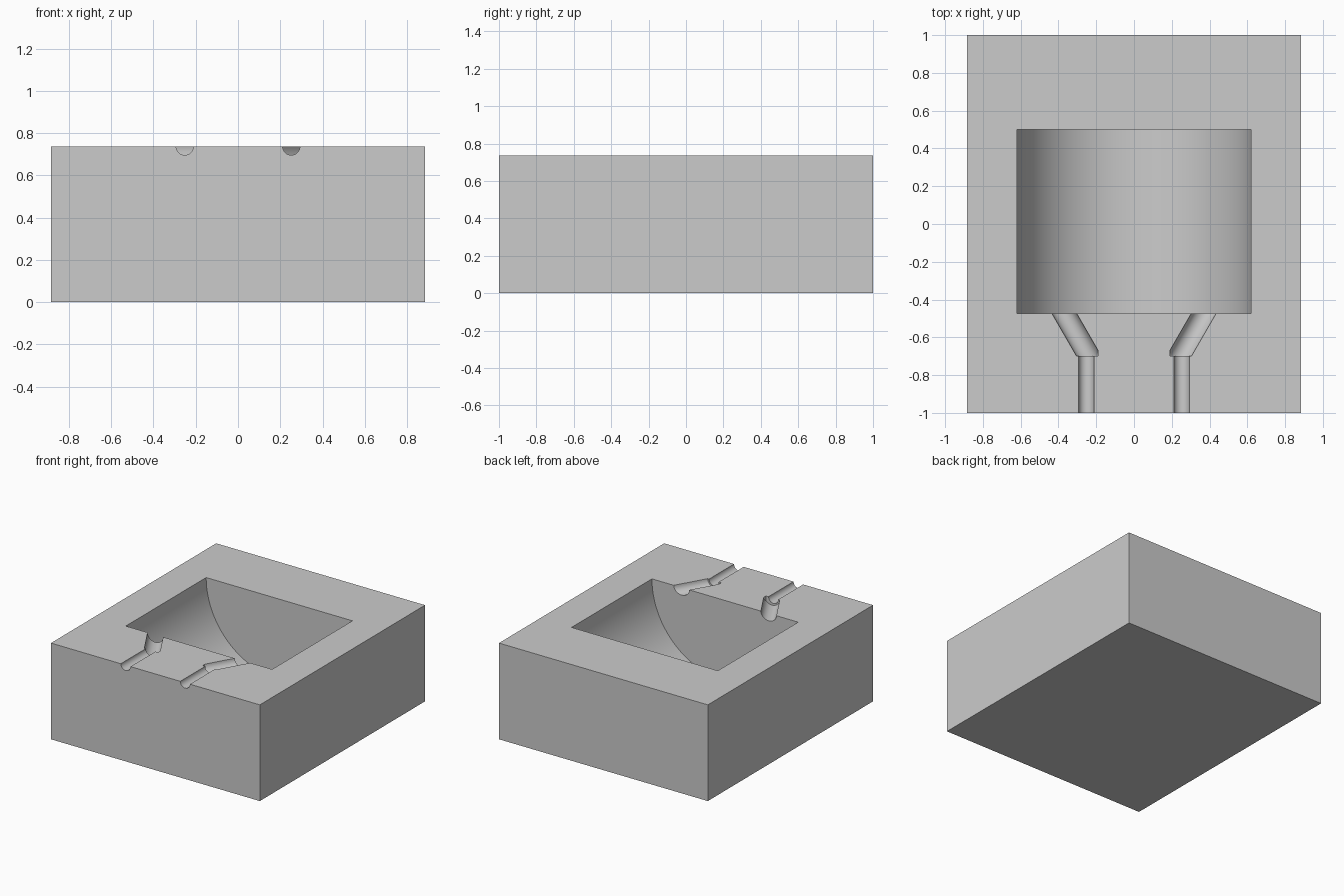
import bpy, bmesh, math
from mathutils import Vector, Matrix

if "Cube" in bpy.data.objects:
    bpy.data.objects.remove(bpy.data.objects["Cube"])

WIDTH, LENGTH, HEIGHT = 1.77, 2.0, 0.737

grey = bpy.data.materials.new("light grey")
grey.use_nodes = True
grey.diffuse_color = (0.6, 0.6, 0.6, 1)
grey.node_tree.nodes["Principled BSDF"].inputs["Base Color"].default_value = (0.6, 0.6, 0.6, 1)


def make_object(name, bm):
    mesh = bpy.data.meshes.new(name)
    bmesh.ops.recalc_face_normals(bm, faces=bm.faces)
    bm.to_mesh(mesh)
    bm.free()
    mesh.materials.append(grey)
    obj = bpy.data.objects.new(name, mesh)
    bpy.context.collection.objects.link(obj)
    return obj


def rod(name, start, end, radius, segments, clips=()):
    """Round cutter lying in the top plane, trimmed by (point, outward normal) planes."""
    a, b = Vector((*start, HEIGHT)), Vector((*end, HEIGHT))
    turn = Matrix.Rotation(math.atan2(b.y - a.y, b.x - a.x), 4, "Z") @ Matrix.Rotation(math.pi / 2, 4, "Y")
    bm = bmesh.new()
    bmesh.ops.create_cone(bm, cap_ends=True, segments=segments, radius1=radius, radius2=radius,
                          depth=(b - a).length, matrix=Matrix.Translation((a + b) / 2) @ turn)
    for point, normal in clips:
        cut = bmesh.ops.bisect_plane(bm, geom=bm.verts[:] + bm.edges[:] + bm.faces[:],
                                     plane_co=point, plane_no=normal, clear_outer=True)
        rim = [e for e in cut["geom_cut"] if isinstance(e, bmesh.types.BMEdge)]
        bmesh.ops.contextual_create(bm, geom=rim)
    obj = make_object(name, bm)
    obj.hide_render = True
    return obj


# Solid block
bm = bmesh.new()
bmesh.ops.create_cube(bm, size=1, matrix=Matrix.Translation((0, 0, HEIGHT / 2))
                      @ Matrix.Diagonal((WIDTH, LENGTH, HEIGHT, 1)))
block = make_object("mould_block", bm)

# Half-round cavity, then a narrow and a slanted wide channel on each side
cutters = [rod("cavity_cutter", (0, -0.473), (0, 0.5), 0.62, 96)]
slope = math.tan(math.radians(30))
for side, label in ((1, "left"), (-1, "right")):
    cutters.append(rod(label + "_narrow_channel_cutter", (side * 0.252, -1.1),
                       (side * 0.252, -0.69), 0.041, 32))
    cutters.append(rod(label + "_wide_channel_cutter",
                       (side * (0.371 - 0.38 * slope), -0.85), (side * (0.371 + 0.08 * slope), -0.39),
                       0.057, 32,
                       [((0, -0.698, 0), (0, -1, 0)), ((side * 0.19, 0, 0), (-side, 0, 0))]))

bpy.context.view_layer.objects.active = block
for cutter in cutters:
    mod = block.modifiers.new(cutter.name, "BOOLEAN")
    mod.operation = "DIFFERENCE"
    mod.solver = "EXACT"
    mod.object = cutter
    bpy.ops.object.modifier_apply(modifier=mod.name)
    bpy.data.objects.remove(cutter)

# Smooth round walls, crisp edges
bpy.ops.object.select_all(action="DESELECT")
block.select_set(True)
bpy.ops.object.shade_smooth_by_angle(angle=math.radians(25))
